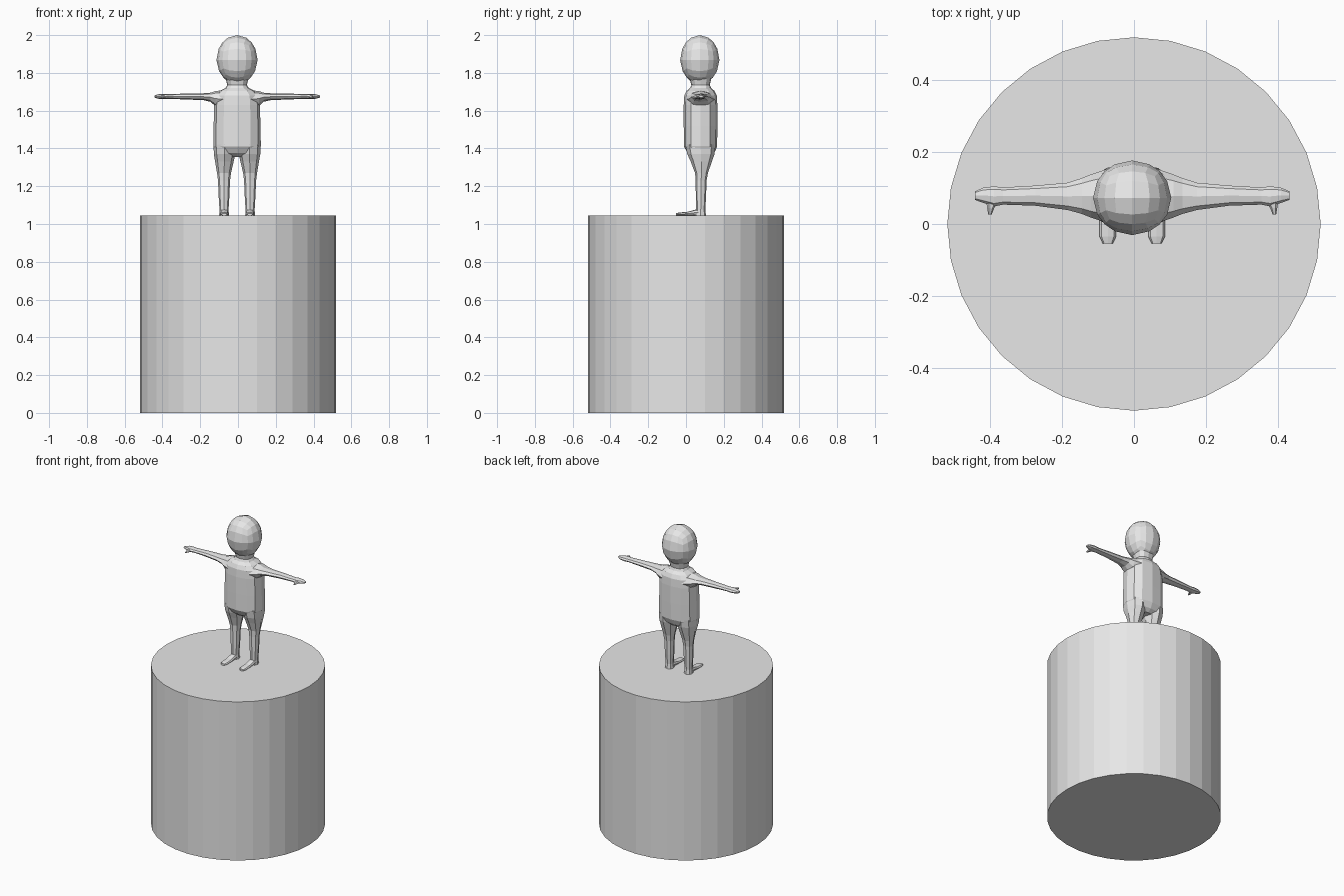
import bpy, bmesh, math

CX, CY = -0.005, 0.077      # figure centre line
BASE = 1.045                # top of the pedestal

grey = bpy.data.materials.new("plain_grey")
grey.diffuse_color = (0.8, 0.8, 0.8, 1)


def finish(bm, name, mirrored=False):
    bmesh.ops.recalc_face_normals(bm, faces=bm.faces)
    me = bpy.data.meshes.new(name)
    bm.to_mesh(me)
    bm.free()
    me.materials.append(grey)
    ob = bpy.data.objects.new(name, me)
    ob.location.x = CX if name != "pedestal" else 0
    bpy.context.collection.objects.link(ob)
    if mirrored:
        ob.modifiers.new("mirror", "MIRROR").use_mirror_merge = False
    return ob


def loft(name, axis, rings, sides, power=2.0, mirrored=False):
    """Each ring: position along axis, two centre coordinates, two half sizes."""
    bm = bmesh.new()
    loops = []
    for pos, ca, cb, ra, rb in rings:
        loop = []
        for i in range(sides):
            t = 2 * math.pi * i / sides
            c, s = math.cos(t), math.sin(t)
            a = ca + ra * math.copysign(abs(c) ** (2 / power), c)
            b = cb + rb * math.copysign(abs(s) ** (2 / power), s)
            co = {"x": (pos, a, b), "y": (a, pos, b), "z": (a, b, pos)}[axis]
            loop.append(bm.verts.new(co))
        loops.append(loop)
    for lo, hi in zip(loops, loops[1:]):
        for i in range(sides):
            j = (i + 1) % sides
            bm.faces.new((lo[i], lo[j], hi[j], hi[i]))
    bm.faces.new(loops[0])
    bm.faces.new(loops[-1])
    return finish(bm, name, mirrored)


# Pedestal
bm = bmesh.new()
bmesh.ops.create_cone(bm, cap_ends=True, segments=32, radius1=0.52,
                      radius2=0.52, depth=BASE)
bmesh.ops.translate(bm, verts=bm.verts, vec=(0, 0, BASE / 2))
finish(bm, "pedestal")

# Head: rounded cube, slightly narrower towards the chin
bm = bmesh.new()
bmesh.ops.create_cube(bm, size=2)
bmesh.ops.subdivide_edges(bm, edges=bm.edges[:], cuts=3, use_grid_fill=True)
for v in bm.verts:
    n = v.co.normalized()
    k = 1 + 0.12 * min(n.z, 0) ** 2 * -1
    v.co = (n.x * 0.109 * k, CY - 0.004 + n.y * 0.104 * k, 1.868 + n.z * 0.132)
finish(bm, "head")

# Torso with shoulders and neck
loft("torso", "z", [
    (1.355, 0, 0.082, 0.060, 0.045),
    (1.375, 0, 0.080, 0.105, 0.070),
    (1.41, 0, 0.077, 0.126, 0.088),
    (1.52, 0, 0.077, 0.124, 0.089),
    (1.63, 0, 0.077, 0.121, 0.089),
    (1.68, 0, 0.077, 0.115, 0.086),
    (1.705, 0, 0.077, 0.092, 0.074),
    (1.72, 0, 0.077, 0.062, 0.056),
    (1.735, 0, 0.077, 0.052, 0.049),
    (1.775, 0, 0.077, 0.062, 0.058),
], 12, 2.5)

# Arms, flattened and flaring into the shoulders
loft("arms", "x", [
    (0.070, 0.078, 1.660, 0.075, 0.048),
    (0.115, 0.078, 1.664, 0.060, 0.040),
    (0.140, 0.078, 1.671, 0.050, 0.024),
    (0.180, 0.077, 1.674, 0.038, 0.018),
    (0.270, 0.079, 1.675, 0.028, 0.016),
    (0.360, 0.078, 1.675, 0.024, 0.012),
    (0.385, 0.077, 1.675, 0.028, 0.014),
    (0.415, 0.080, 1.675, 0.021, 0.012),
    (0.438, 0.079, 1.675, 0.012, 0.006),
], 8, 2.0, True)

# Thumbs
loft("thumbs", "y", [
    (0.070, 0.388, 1.674, 0.020, 0.010),
    (0.045, 0.394, 1.672, 0.010, 0.008),
    (0.027, 0.396, 1.670, 0.005, 0.004),
], 6, 2.0, True)

# Legs
loft("legs", "z", [
    (1.42, 0.066, 0.077, 0.058, 0.080),
    (1.37, 0.066, 0.079, 0.057, 0.072),
    (1.33, 0.067, 0.081, 0.049, 0.056),
    (1.27, 0.069, 0.082, 0.037, 0.034),
    (1.23, 0.069, 0.080, 0.032, 0.029),
    (1.14, 0.069, 0.079, 0.028, 0.027),
    (1.075, 0.069, 0.078, 0.024, 0.024),
    (BASE, 0.069, 0.077, 0.026, 0.029),
], 8, 2.2, True)

# Feet
loft("feet", "y", [
    (0.080, 0.069, 1.062, 0.022, 0.017),
    (0.045, 0.068, 1.060, 0.022, 0.015),
    (0.010, 0.068, 1.055, 0.023, 0.010),
    (-0.035, 0.068, 1.053, 0.023, 0.008),
    (-0.054, 0.068, 1.051, 0.014, 0.006),
], 8, 2.4, True)
